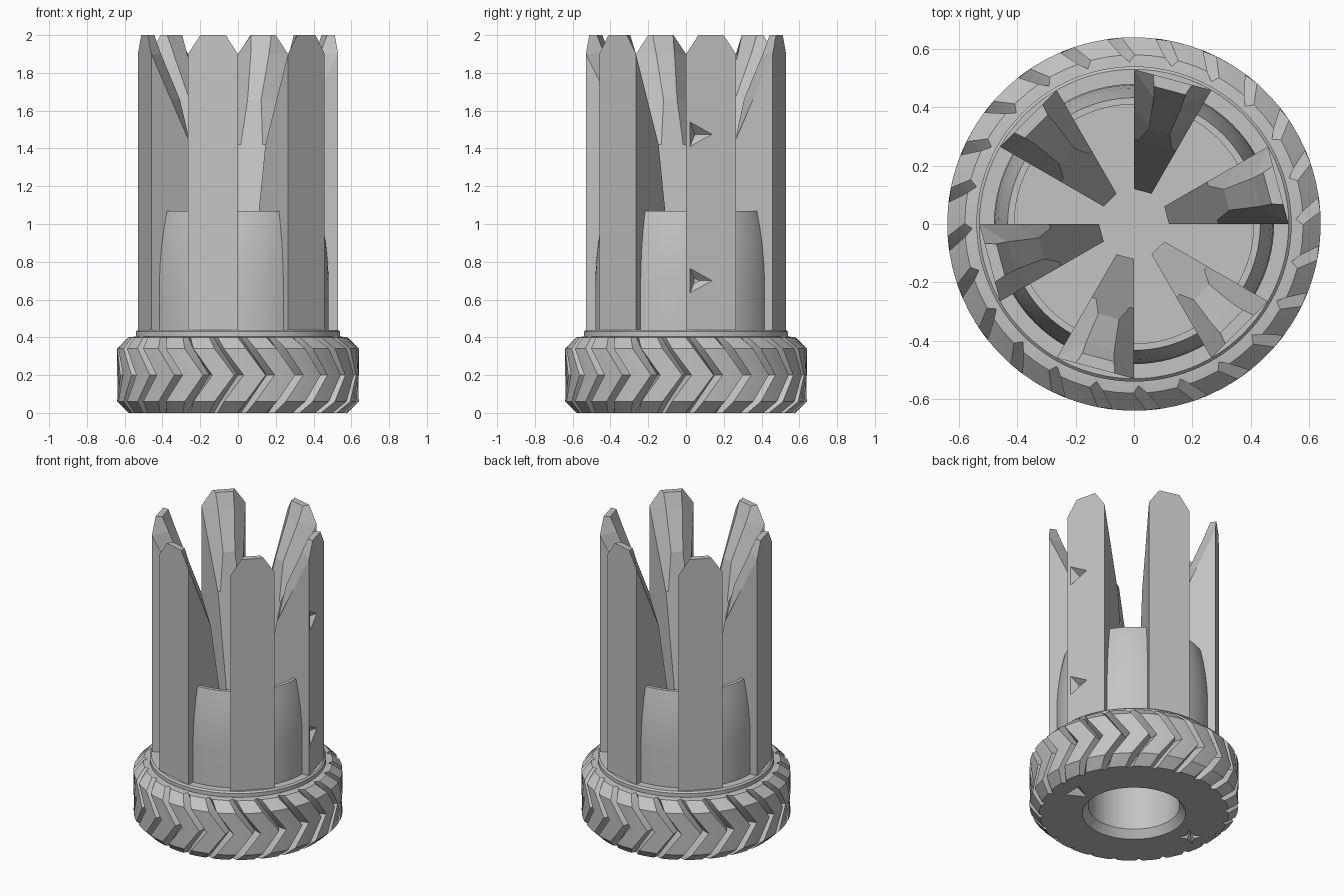
import bpy, bmesh
from math import sin, cos, pi, radians
from mathutils import Vector

if "Cube" in bpy.data.objects:
    bpy.data.objects.remove(bpy.data.objects["Cube"], do_unlink=True)

grey = bpy.data.materials.new("light grey")
grey.use_nodes = True
colour = (0.55, 0.55, 0.55, 1)
grey.diffuse_color = colour
grey.node_tree.nodes["Principled BSDF"].inputs["Base Color"].default_value = colour


def polar(r, a, z):
    return Vector((r * cos(a), r * sin(a), z))


def make(name, bm):
    bmesh.ops.recalc_face_normals(bm, faces=bm.faces)
    mesh = bpy.data.meshes.new(name)
    bm.to_mesh(mesh)
    bm.free()
    ob = bpy.data.objects.new(name, mesh)
    bpy.context.collection.objects.link(ob)
    mesh.materials.append(grey)
    return ob


def loft(name, rings):
    """Skin closed rings of points and cap both ends."""
    bm = bmesh.new()
    rows = [[bm.verts.new(p) for p in ring] for ring in rings]
    n = len(rows[0])
    for a, b in zip(rows, rows[1:]):
        for i in range(n):
            j = (i + 1) % n
            bm.faces.new((a[i], a[j], b[j], b[i]))
    bm.faces.new(rows[0])
    bm.faces.new(rows[-1])
    bmesh.ops.remove_doubles(bm, verts=bm.verts, dist=1e-5)
    return make(name, bm)


def smooth(ob):
    bpy.ops.object.select_all(action='DESELECT')
    ob.select_set(True)
    bpy.context.view_layer.objects.active = ob
    bpy.ops.object.shade_smooth_by_angle(angle=radians(25))


def cut(ob, centre, outward, up, outline, depth):
    """Cut a pyramid-shaped dent whose mouth follows the outline."""
    outward, up = Vector(outward).normalized(), Vector(up)
    side = up.cross(outward)
    bm = bmesh.new()
    rim = [bm.verts.new(Vector(centre) + side * u * 1.1 + up * v * 1.1 + outward * depth * 0.1)
           for u, v in outline]
    tip = bm.verts.new(Vector(centre) - outward * depth)
    bm.faces.new(rim)
    for i, v in enumerate(rim):
        bm.faces.new((v, rim[(i + 1) % len(rim)], tip))
    cutter = make("dent_cutter", bm)
    cutter.hide_render = True
    cutter.hide_viewport = True
    cutter.display_type = 'WIRE'
    mod = ob.modifiers.new("dent", 'BOOLEAN')
    mod.operation = 'DIFFERENCE'
    mod.object = cutter
    mod.solver = 'EXACT'


# Treaded base: chevron teeth, open hub underneath
TEETH, SHEAR = 24, 1.17
PITCH = 2 * pi / TEETH


def tread_ring(z, crest, root, level):
    shift = SHEAR * abs(level - 0.2)
    pts = []
    for t in range(TEETH):
        for f, r in ((0, root), (0.18, crest), (0.5, crest), (0.88, crest)):
            pts.append(polar(r, (t + f) * PITCH - shift, z))
    return pts


base = loft("treaded_base", [tread_ring(*row) for row in (
    (0.38, 0.28, 0.28, 0), (0.05, 0.28, 0.28, 0), (0, 0.317, 0.317, 0),
    (0, 0.58, 0.555, 0), (0.06, 0.64, 0.575, 0.06), (0.2, 0.64, 0.585, 0.2),
    (0.34, 0.64, 0.575, 0.34), (0.4, 0.58, 0.555, 0.4),
    (0.405, 0.535, 0.535, 0.4))])
smooth(base)
triangle = [(-0.04, 0.065), (-0.04, -0.065), (0.08, 0)]
star = [(r * cos(i * pi / 4 + pi / 4), r * sin(i * pi / 4 + pi / 4))
        for i, r in enumerate((0.08, 0.03) * 4)]
cut(base, (0.43, -0.03, 0), (0, 0, -1), (0, 1, 0), triangle, 0.04)
cut(base, (-0.45, 0, 0), (0, 0, -1), (0, 1, 0), star, 0.04)

# Flange and rounded cup
SEG = 96
cup = loft("cup", [[polar(r, i * 2 * pi / SEG, z) for i in range(SEG)] for r, z in (
    (0.53, 0.395), (0.54, 0.405), (0.54, 0.43), (0.53, 0.44), (0.48, 0.44),
    (0.48, 0.7), (0.476, 0.79), (0.466, 0.89), (0.45, 0.99), (0.433, 1.07),
    (0.41, 1.07), (0.41, 0.5))])
smooth(cup)

# Six wedge blades, bevelled towards their tips
WEDGE = pi / 6
OUTER = 0.53


def blade_ring(start, z, edge, strip, s0, s1, o0=0.0, o1=1.0):
    a, b = polar(OUTER, start, z), polar(OUTER, start + WEDGE, z)

    def across(r, t):
        k = r / OUTER
        return (a * (1 - t) + b * t) * k + Vector((0, 0, z * (1 - k)))
    return [across(OUTER, o0), across(OUTER, o1), across(edge, o1),
            across(strip, s1), across(strip, s0), across(edge, o0)]


for n in range(6):
    start = n * pi / 3
    blade = loft(f"blade_{n + 1}", [blade_ring(start, *row) for row in (
        (0.43, 0.12, 0.12, 0.3, 0.7), (0.57, 0.12, 0.12, 0.3, 0.7),
        (1.07, 0.22, 0.22, 0.3, 0.7), (1.42, 0.29, 0.29, 0.1, 0.9),
        (1.66, 0.41, 0.34, 0.28, 0.7), (1.9, 0.529, 0.45, 0.27, 0.7),
        (2.0, 0.529, 0.49, 0.28, 0.72, 0.25, 0.75))])
    if n == 0:
        # Arrow dents on the outer face
        outward = (cos(WEDGE / 2), sin(WEDGE / 2), 0)
        for z in (0.7, 1.475):
            cut(blade, (0.514, 0.06, z), outward, (0, 0, 1), triangle, 0.05)
